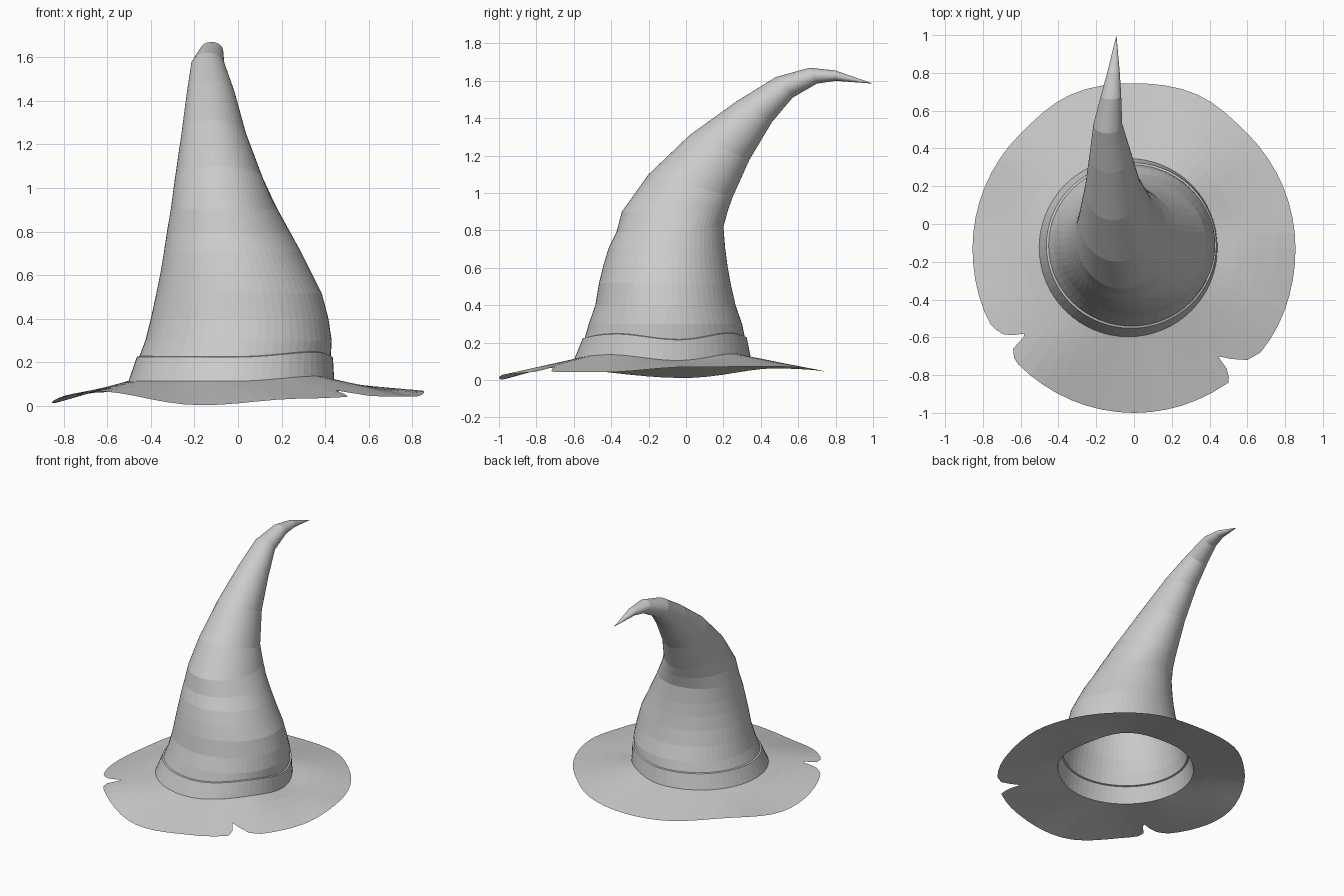
import bpy
from math import sin, cos, pi, radians, degrees, atan2, hypot

if "Cube" in bpy.data.objects:
    bpy.data.objects.remove(bpy.data.objects["Cube"])

SEG = 64


def wave(keys, deg):
    """Smooth periodic interpolation of (angle, value) keys."""
    deg %= 360
    ks = [(keys[-1][0] - 360, keys[-1][1])] + keys + [(keys[0][0] + 360, keys[0][1])]
    for (a, va), (b, vb) in zip(ks, ks[1:]):
        if a <= deg <= b:
            t = (1 - cos(pi * (deg - a) / (b - a))) / 2
            return va + (vb - va) * t


def loft(name, rings, tip=None):
    """Skin closed rings of equal length, optionally ending in a point."""
    n = len(rings[0])
    verts = [p for r in rings for p in r]
    faces = [(k * n + i, k * n + (i + 1) % n, (k + 1) * n + (i + 1) % n, (k + 1) * n + i)
             for k in range(len(rings) - 1) for i in range(n)]
    if tip:
        base = len(verts) - n
        verts.append(tip)
        faces += [(base + i, base + (i + 1) % n, len(verts) - 1) for i in range(n)]
    me = bpy.data.meshes.new(name)
    me.from_pydata(verts, [], faces)
    me.update()
    ob = bpy.data.objects.new(name, me)
    bpy.context.collection.objects.link(ob)
    return ob


def ellipse(xl, xr, front, back, lift=None):
    """Tilted ring through front (y, z) and back (y, z) points."""
    pts = []
    for i in range(SEG):
        a = 2 * pi * i / SEG
        s = (1 + sin(a)) / 2
        z = front[1] + (back[1] - front[1]) * s
        if lift is not None:
            z = wave(SEAM, degrees(a)) + lift
        pts.append(((xl + xr) / 2 + (xr - xl) / 2 * cos(a),
                    front[0] + (back[0] - front[0]) * s, z))
    return pts


# Height of the brim/band seam and of the brim's outer edge, by angle
SEAM = [(10, .105), (52, .14), (90, .118), (180, .115), (270, .113), (324, .136)]
EDGE = [(10, .07), (45, .072), (90, .045), (135, .062), (172, .01), (223, .066),
        (259, .003), (290, .033), (310, .042), (340, .043)]
RADIUS = [(0, .855), (45, .855), (70, .882), (90, .875), (110, .882), (135, .855),
          (180, .855), (230, .867), (270, .87), (320, .867)]

# Brim outline: near circle with two torn notches
CY = -.13
LEFT_TEAR = [(-.76, -.53), (-.73, -.56), (-.69, -.585), (-.64, -.588), (-.58, -.58),
             (-.585, -.6), (-.64, -.66), (-.635, -.71)]
RIGHT_TEAR = [(.5, -.84), (.502, -.81), (.49, -.765), (.445, -.70), (.52, -.715),
              (.60, -.72), (.67, -.68)]
outline = []
for i in range(SEG):
    d = 360 * i / SEG
    if not (206 < d < 224 or 303 < d < 323):
        r = wave(RADIUS, d)
        outline.append((r * cos(radians(d)), CY + r * sin(radians(d))))
outline += LEFT_TEAR + RIGHT_TEAR
outline.sort(key=lambda p: atan2(p[1] - CY, p[0]) % (2 * pi))

STEPS = 4
brim = [[] for _ in range(STEPS + 1)]
for x, y in outline:
    a = atan2(y - CY, x)
    d = degrees(a)
    ix, iy, iz = -.03 + .472 * cos(a), -.125 + .472 * sin(a), wave(SEAM, d)
    reach = hypot(x - ix, y - iy) / hypot(.86 * cos(a) - ix, CY + .86 * sin(a) - iy)
    oz = iz + (wave(EDGE, d) - iz) * min(reach, 1)
    for k in range(STEPS + 1):
        t = k / STEPS
        brim[STEPS - k].append((ix + (x - ix) * t, iy + (y - iy) * t, iz + (oz - iz) * t))
loft("brim", brim)

# Band with a small lip turning in to the crown
loft("band", [
    ellipse(-.502, .442, (-.597, 0), (.347, 0), 0),
    ellipse(-.464, .436, (-.552, 0), (.325, 0), .11),
    ellipse(-.452, .426, (-.541, 0), (.314, 0), .113),
])

# Crown: rings of (left x, right x, front (y, z), back (y, z)), bending backwards
CROWN = [
    (-.425, .43, (-.52, .30), (.30, .30)),
    (-.40, .415, (-.485, .40), (.265, .40)),
    (-.375, .385, (-.465, .52), (.24, .51)),
    (-.355, .335, (-.44, .62), (.222, .61)),
    (-.34, .29, (-.412, .71), (.21, .70)),
    (-.325, .235, (-.372, .79), (.20, .82)),
    (-.308, .18, (-.343, .90), (.225, .91)),
    (-.29, .115, (-.20, 1.10), (.25, .98)),
    (-.26, .037, (.02, 1.31), (.34, 1.18)),
    (-.235, -.015, (.27, 1.49), (.46, 1.38)),
    (-.215, -.062, (.48, 1.62), (.57, 1.51)),
    (-.175, -.068, (.66, 1.67), (.70, 1.585)),
    (-.142, -.075, (.80, 1.655), (.80, 1.60)),
]
loft("crown", [ellipse(-.452, .426, (-.541, 0), (.314, 0), .113)]
     + [ellipse(*r) for r in CROWN], tip=(-.093, 1.0, 1.585))
